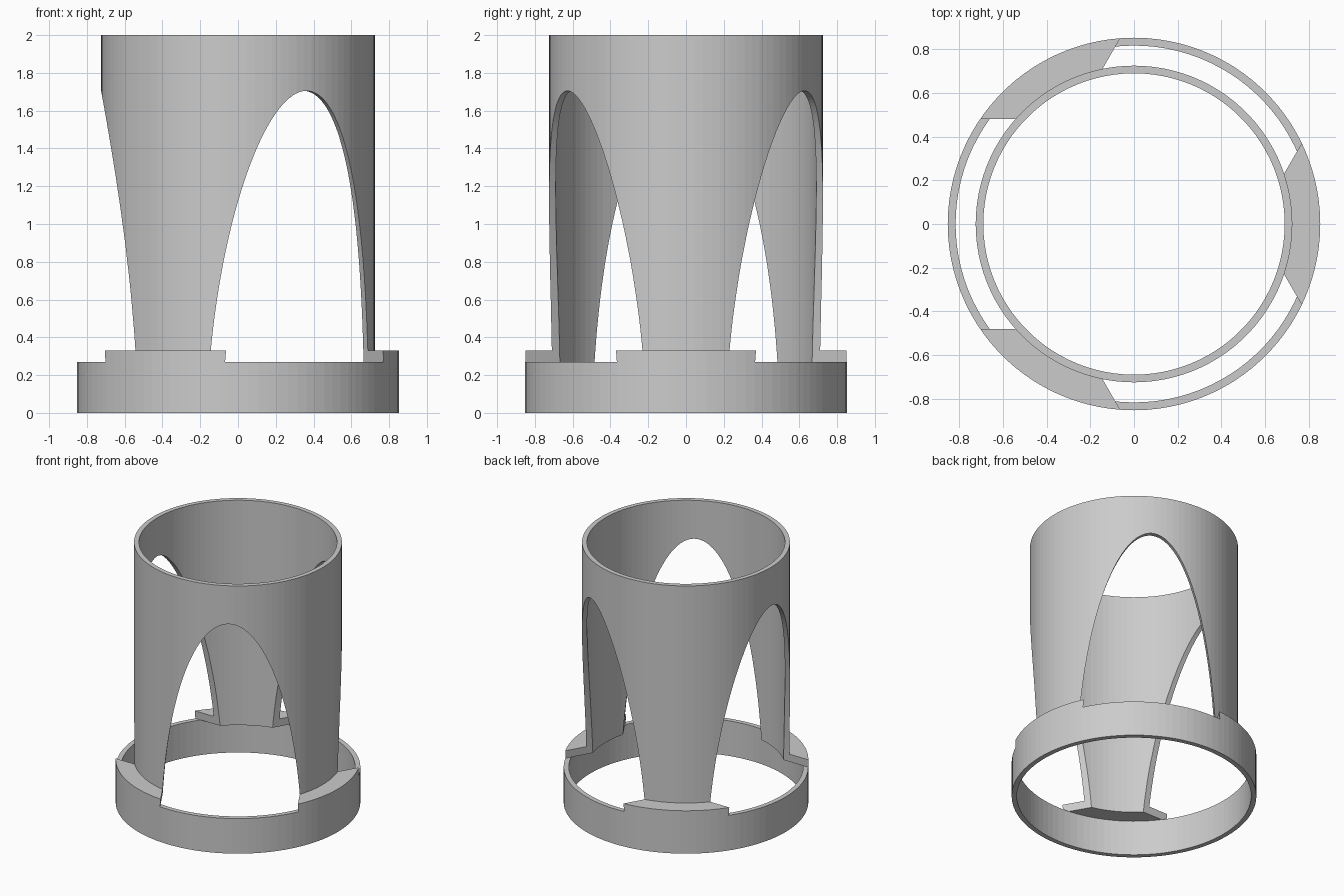
import bpy, bmesh
from math import cos, sin, pi, radians
from mathutils import Matrix

if "Cube" in bpy.data.objects:
    bpy.data.objects.remove(bpy.data.objects["Cube"], do_unlink=True)

SEGMENTS = 100
TUBE_IN, TUBE_OUT = 0.69, 0.725
RING_IN, RING_OUT = 0.817, 0.853
RING_TOP, TAB_TOP, HEIGHT = 0.27, 0.33, 2.0
ARCH_MID, ARCH_APEX, ARCH_HALF = -0.15, 1.705, 0.497

grey = bpy.data.materials.new("plain grey")
grey.use_nodes = True
grey.diffuse_color = (0.6, 0.6, 0.6, 1)
grey.node_tree.nodes["Principled BSDF"].inputs["Base Color"].default_value = (0.6, 0.6, 0.6, 1)


def finish(name, bm):
    bmesh.ops.recalc_face_normals(bm, faces=bm.faces)
    mesh = bpy.data.meshes.new(name)
    bm.to_mesh(mesh)
    bm.free()
    mesh.materials.append(grey)
    obj = bpy.data.objects.new(name, mesh)
    bpy.context.collection.objects.link(obj)
    return obj


def revolve(name, profile):
    """Turn a closed (radius, height) profile around the z axis."""
    bm = bmesh.new()
    rows = []
    for i in range(SEGMENTS):
        a = 2 * pi * i / SEGMENTS
        rows.append([bm.verts.new((r * cos(a), r * sin(a), z)) for r, z in profile])
    n = len(profile)
    for i, row in enumerate(rows):
        after = rows[(i + 1) % SEGMENTS]
        for j in range(n):
            k = (j + 1) % n
            bm.faces.new((row[j], after[j], after[k], row[k]))
    return finish(name, bm)


# Base ring
revolve("base_ring", [(RING_IN, 0), (RING_OUT, 0), (RING_OUT, RING_TOP), (RING_IN, RING_TOP)])

# Tube with a flange at the foot, before the arches are cut
sleeve = revolve("arched_sleeve", [
    (TUBE_IN, RING_TOP), (RING_OUT, RING_TOP), (RING_OUT, TAB_TOP),
    (TUBE_OUT, TAB_TOP), (TUBE_OUT, HEIGHT), (TUBE_IN, HEIGHT)])

# Three elliptical arch cutters, which leave three legs with tabs
bm = bmesh.new()
steps = 96
for turn in (60, 180, 300):
    rim = []
    for i in range(steps + 1):
        a = pi * i / steps
        rim.append(bm.verts.new((0.4, ARCH_HALF * cos(a),
                                 ARCH_MID + (ARCH_APEX - ARCH_MID) * sin(a))))
    face = bm.faces.new(rim)
    out = bmesh.ops.extrude_face_region(bm, geom=[face], use_keep_orig=True)
    moved = [v for v in out["geom"] if isinstance(v, bmesh.types.BMVert)]
    bmesh.ops.translate(bm, verts=moved, vec=(0.8, 0, 0))
    bmesh.ops.rotate(bm, verts=rim + moved, cent=(0, 0, 0),
                     matrix=Matrix.Rotation(radians(turn), 3, "Z"))
cutter = finish("arch_cutter", bm)
cutter.hide_render = True

cut = sleeve.modifiers.new("arches", "BOOLEAN")
cut.operation = "DIFFERENCE"
cut.solver = "EXACT"
cut.object = cutter
bpy.context.view_layer.objects.active = sleeve
sleeve.select_set(True)
bpy.ops.object.modifier_apply(modifier=cut.name)
bpy.data.objects.remove(cutter, do_unlink=True)
